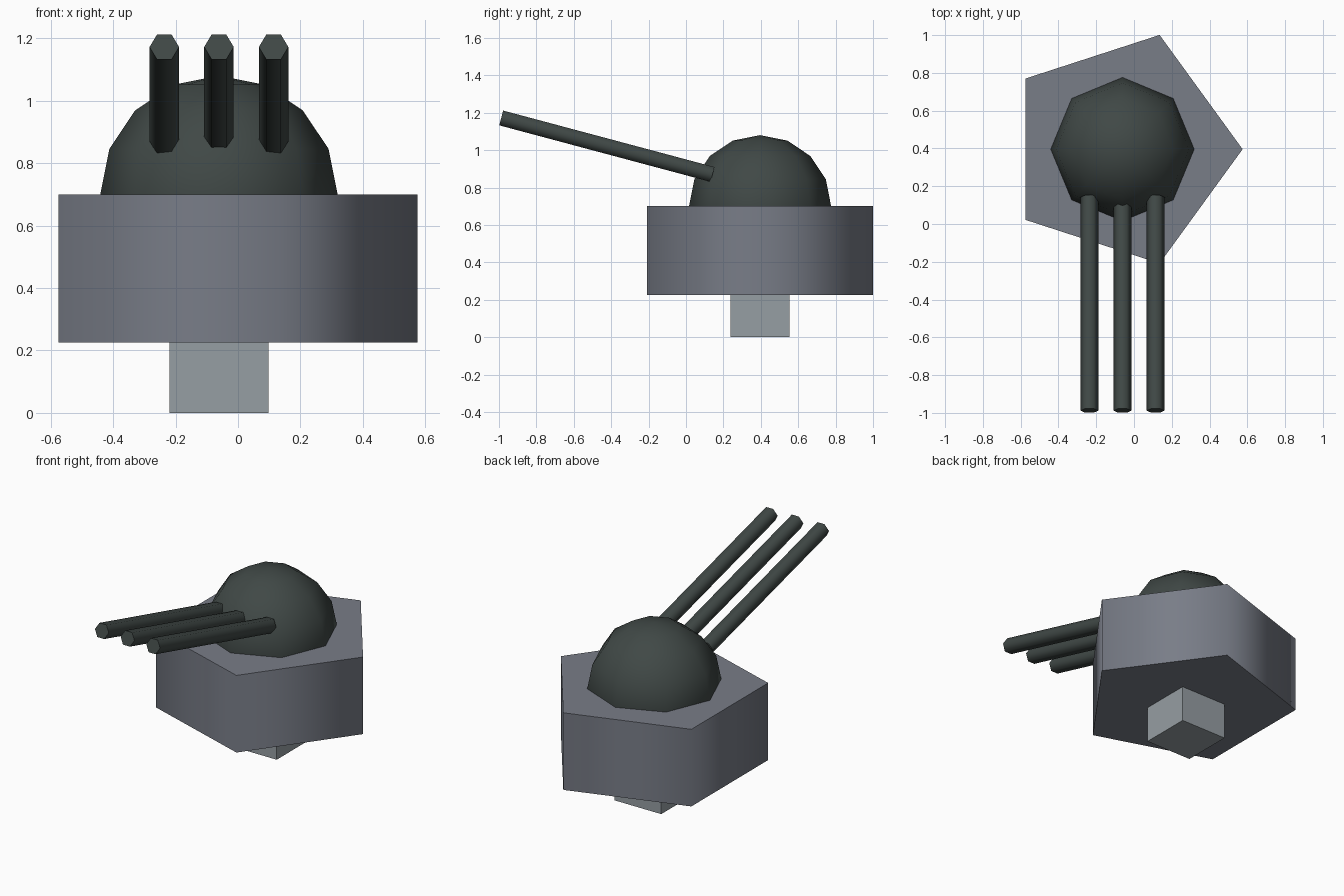
import bpy
from math import radians, pi
from mathutils import Vector

cube = bpy.data.objects.get("Cube")
if cube:
    bpy.data.objects.remove(cube, do_unlink=True)

CX, CY = -0.061, 0.396  # axis of the turret


def material(name, rgb):
    m = bpy.data.materials.new(name)
    m.use_nodes = True
    m.diffuse_color = (*rgb, 1)
    m.node_tree.nodes["Principled BSDF"].inputs["Base Color"].default_value = (*rgb, 1)
    return m


def finish(name, mat, smooth=True):
    ob = bpy.context.object
    ob.name = name
    ob.data.materials.append(mat)
    if smooth:
        bpy.ops.object.shade_smooth_by_angle(angle=radians(80))
    return ob


slate = material("slate grey", (0.19, 0.205, 0.245))
light = material("light grey", (0.305, 0.342, 0.366))
dark = material("dark green grey", (0.051, 0.065, 0.061))

# Square mounting post, reaching up into the base
bpy.ops.mesh.primitive_cube_add(size=0.317, location=(CX, CY, 0.1585))
finish("mounting_post", light, smooth=False)

# Five-sided base with one corner pointing to +x
bpy.ops.mesh.primitive_cylinder_add(vertices=5, radius=0.636, depth=0.475,
                                    location=(CX, CY, 0.4625), rotation=(0, 0, -pi / 2))
finish("turret_base", slate)

# Dome, its lower half sunk into the base
bpy.ops.mesh.primitive_uv_sphere_add(segments=8, ring_count=8, radius=0.38,
                                     location=(CX, CY, 0.7))
finish("dome", dark)

# Three parallel six-sided barrels, raised to the front
breech_y, breech_z = 0.142, 0.87
muzzle_y, muzzle_z = -0.988, 1.172
axis = Vector((0, muzzle_y - breech_y, muzzle_z - breech_z))
tilt = Vector((0, 0, 1)).rotation_difference(axis).to_euler()
for side, offset in (("right", -0.175), ("middle", 0), ("left", 0.175)):
    bpy.ops.mesh.primitive_cylinder_add(
        vertices=6, radius=0.0472, depth=axis.length,
        location=(CX + offset, (breech_y + muzzle_y) / 2, (breech_z + muzzle_z) / 2))
    ob = bpy.context.object
    # Turn the hexagon so that corners point sideways, then tilt
    for v in ob.data.vertices:
        v.co.x, v.co.y = v.co.y, -v.co.x
    ob.rotation_euler = tilt
    finish(side + "_barrel", dark)
